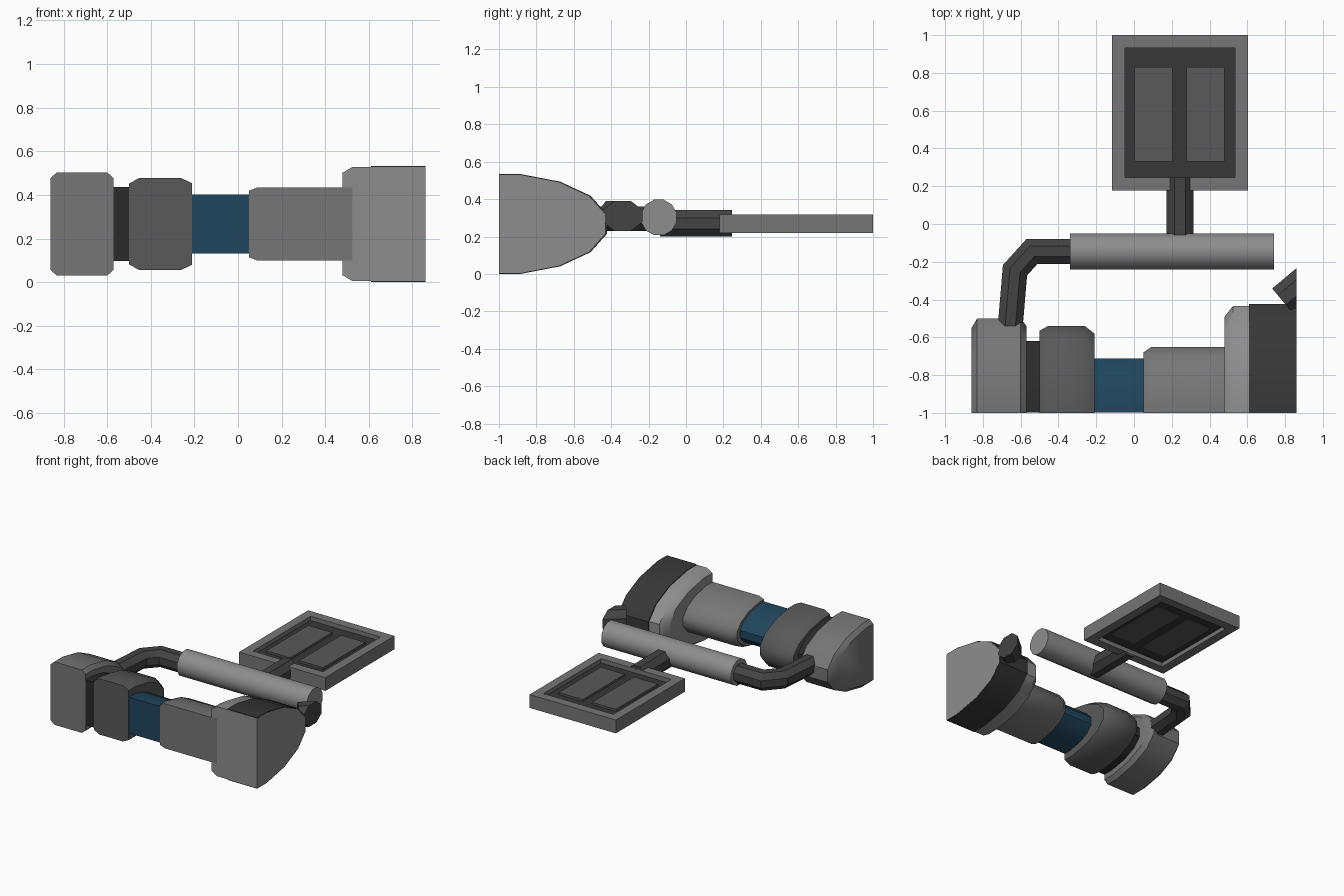
import bpy, bmesh, math
from mathutils import Vector, Matrix

if "Cube" in bpy.data.objects:
    bpy.data.objects.remove(bpy.data.objects["Cube"])

ZC = 0.267  # height of the hull axis


def material(name, rgb):
    m = bpy.data.materials.new(name)
    m.diffuse_color = (*rgb, 1)
    m.use_nodes = True
    m.node_tree.nodes["Principled BSDF"].inputs["Base Color"].default_value = m.diffuse_color
    return m


BLACK = material("blackish", (0.024, 0.024, 0.024))
DARK = material("dark_grey", (0.038, 0.038, 0.038))
PIPE = material("pipe_grey", (0.057, 0.057, 0.057))
MID = material("mid_grey", (0.10, 0.10, 0.10))
GREY = material("grey", (0.18, 0.18, 0.18))
LIGHT = material("light_grey", (0.27, 0.27, 0.27))
BLUE = material("blue", (0.014, 0.06, 0.11))


def finish(name, bm, mat, angle=29):
    bmesh.ops.recalc_face_normals(bm, faces=bm.faces[:])
    me = bpy.data.meshes.new(name)
    bm.to_mesh(me)
    bm.free()
    ob = bpy.data.objects.new(name, me)
    bpy.context.collection.objects.link(ob)
    me.materials.append(mat)
    bpy.ops.object.select_all(action='DESELECT')
    ob.select_set(True)
    bpy.context.view_layer.objects.active = ob
    bpy.ops.object.shade_smooth_by_angle(angle=math.radians(angle))
    return ob


def loft_bm(rings):
    """Join closed rings of points and cap both ends."""
    bm = bmesh.new()
    rows = [[bm.verts.new(p) for p in ring] for ring in rings]
    n = len(rows[0])
    for a, b in zip(rows, rows[1:]):
        for i in range(n):
            j = (i + 1) % n
            bm.faces.new((a[i], a[j], b[j], b[i]))
    bm.faces.new(rows[0])
    bm.faces.new(rows[-1])
    return bm


def hull(name, stations, mat, front=-1.0):
    """Half of a 16-sided oval, cut flat at the front; stations are (x, depth, half height)."""
    rings = []
    for x, d, h in stations:
        c = math.cos(math.radians(11.25))
        ring = [(x, front, ZC + h)]
        for k in range(8):
            t = math.radians(11.25 + 22.5 * k)
            ring.append((x, -1 + d * math.sin(t) / c, ZC + h * math.cos(t) / c))
        ring.append((x, front, ZC - h))
        rings.append(ring)
    return finish(name, loft_bm(rings), mat, 41)


def tube_bm(path, r, sides=8):
    """Mitred tube along a path lying in a horizontal plane."""
    pts = [Vector(p) for p in path]
    dirs = [(b - a).normalized() for a, b in zip(pts, pts[1:])]
    up = Vector((0, 0, 1))
    q = r / math.cos(math.pi / sides)
    rings = []
    for i, p in enumerate(pts):
        d0, d1 = dirs[max(i - 1, 0)], dirs[min(i, len(dirs) - 1)]
        side = (d0 + d1).normalized().cross(up) / math.cos(d0.angle(d1) / 2)
        angles = [2 * math.pi * (k + 0.5) / sides for k in range(sides)]
        rings.append([p + side * (q * math.cos(t)) + up * (q * math.sin(t)) for t in angles])
    return loft_bm(rings)


def box_bm(lo, hi):
    lo, hi = Vector(lo), Vector(hi)
    bm = bmesh.new()
    bmesh.ops.create_cube(bm, size=1, matrix=Matrix.Translation((lo + hi) / 2)
                          @ Matrix.Diagonal((*(hi - lo), 1)))
    return bm


# Hull sections, left to right
hull("left_end_module", [(-0.86, 0.45, 0.21), (-0.83, 0.50, 0.237),
                         (-0.60, 0.50, 0.237), (-0.57, 0.46, 0.21)], GREY)
hull("left_collar", [(-0.58, 0.38, 0.17), (-0.49, 0.38, 0.17)], BLACK, front=-0.999)
hull("left_inner_module", [(-0.50, 0.435, 0.185), (-0.455, 0.46, 0.21),
                           (-0.26, 0.46, 0.21), (-0.21, 0.42, 0.187)], MID)
hull("blue_connector", [(-0.22, 0.287, 0.136), (0.06, 0.287, 0.136)], BLUE, front=-0.999)
hull("right_inner_module", [(0.05, 0.32, 0.152), (0.09, 0.348, 0.168),
                            (0.525, 0.348, 0.168)], GREY, front=-1.0005)
hull("right_end_module", [(0.48, 0.51, 0.235), (0.525, 0.567, 0.262), (0.86, 0.567, 0.262)], LIGHT)
hull("right_end_band", [(0.61, 0.577, 0.267), (0.859, 0.577, 0.267)], DARK, front=-0.999)

# Boom and its bent pipe
finish("bent_pipe", tube_bm([(-0.66, -0.60, 0.295), (-0.63, -0.245, 0.295),
                             (-0.54, -0.145, 0.295), (-0.32, -0.145, 0.295)], 0.066), PIPE)
finish("boom", tube_bm([(-0.34, -0.145, 0.302), (0.74, -0.145, 0.302)], 0.095, 12), LIGHT, 35)

# Angled stub, cut flat at the right end
bm = tube_bm([(0.783, -0.403, 0.31), (0.983, -0.235, 0.31)], 0.08)
cut = bmesh.ops.bisect_plane(bm, geom=bm.verts[:] + bm.edges[:] + bm.faces[:],
                             plane_co=(0.86, 0, 0), plane_no=(1, 0, 0), clear_outer=True)
edges = [e for e in cut["geom_cut"] if isinstance(e, bmesh.types.BMEdge)]
bmesh.ops.holes_fill(bm, edges=edges)
finish("angled_stub", bm, PIPE)

# Arm that holds the panel
finish("panel_arm", tube_bm([(0.243, -0.14, 0.27), (0.243, 0.245, 0.27)], 0.071), PIPE)

# Panel frame, recessed on both faces
bm = box_bm((-0.116, 0.178, 0.218), (0.603, 1.0, 0.318))
bm.normal_update()
for f in [f for f in bm.faces if abs(f.normal.z) > 0.9]:
    s = math.copysign(1, f.normal.z)
    bmesh.ops.inset_region(bm, faces=[f], thickness=0.068, use_even_offset=True)
    inner = bmesh.ops.extrude_discrete_faces(bm, faces=[f])["faces"]
    bmesh.ops.translate(bm, verts=inner[0].verts[:], vec=(0, 0, -0.035 * s))
finish("panel_frame", bm, GREY)

# Backing plate and the two cells
finish("panel_backing", box_bm((-0.048, 0.246, 0.25), (0.535, 0.932, 0.286)), DARK)
for side, x in (("left", 0.003), ("right", 0.279)):
    finish(side + "_panel_cell", box_bm((x, 0.33, 0.246), (x + 0.2, 0.83, 0.302)), MID)
